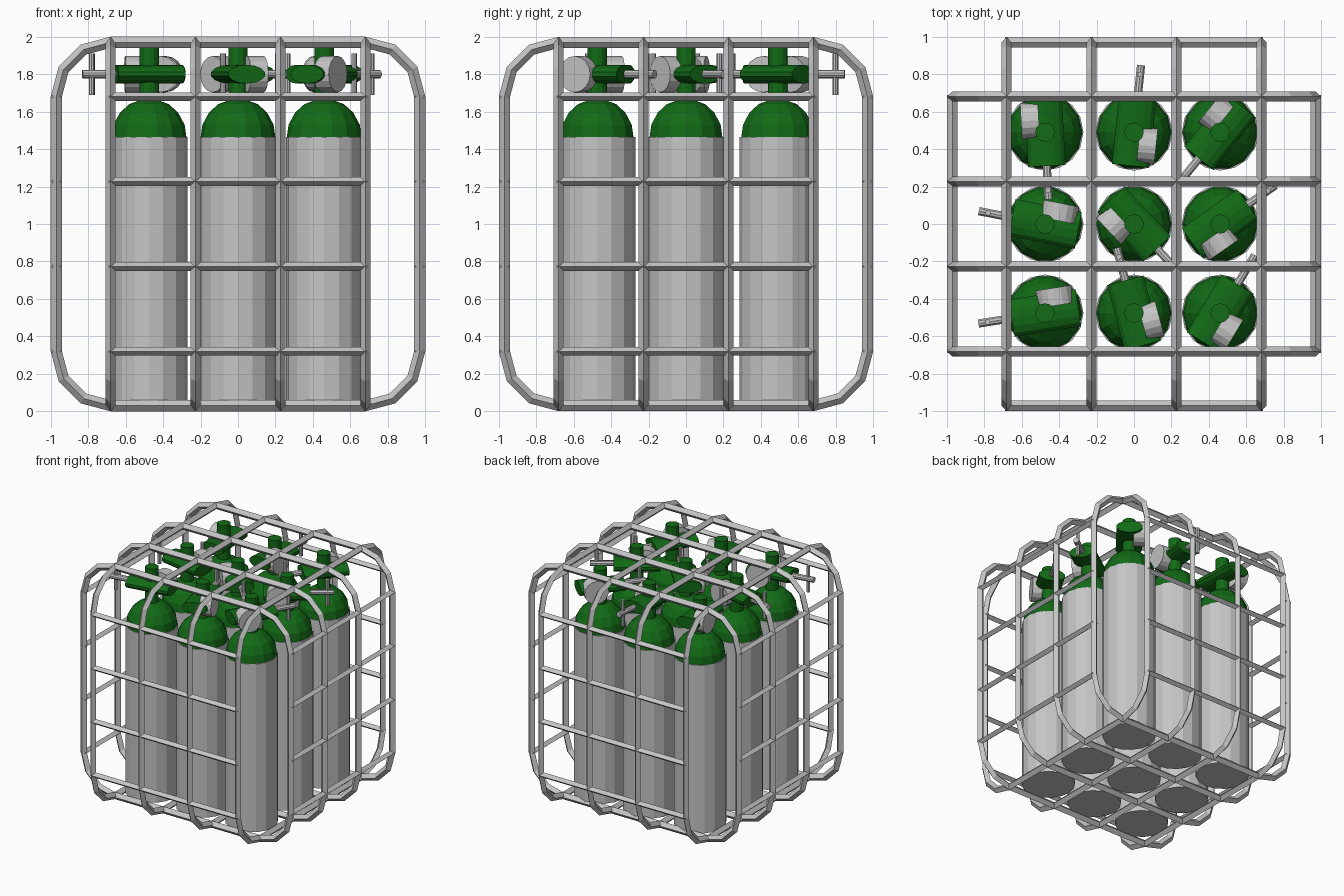
import bpy, bmesh, math
from mathutils import Matrix, Vector

if "Cube" in bpy.data.objects:
    bpy.data.objects.remove(bpy.data.objects["Cube"])


def material(name, rgb):
    m = bpy.data.materials.new(name)
    m.diffuse_color = (*rgb, 1)
    m.use_nodes = True
    m.node_tree.nodes["Principled BSDF"].inputs["Base Color"].default_value = m.diffuse_color
    return m


STEEL = material("light grey steel", (0.56, 0.56, 0.56))
GREEN = material("dark green paint", (0.006, 0.145, 0.008))


def finish(name, bm, mat):
    bmesh.ops.recalc_face_normals(bm, faces=bm.faces)
    me = bpy.data.meshes.new(name)
    bm.to_mesh(me)
    bm.free()
    me.materials.append(mat)
    ob = bpy.data.objects.new(name, me)
    bpy.context.collection.objects.link(ob)
    return ob


def rod(bm, a, b, r, sides, scale=(1, 1), r2=None):
    """Closed prism from a to b; scale = cross-section factors (side, up)."""
    a, b = Vector(a), Vector(b)
    z = (b - a).normalized()
    up = Vector((0, 0, 1)) if abs(z.z) < 0.9 else Vector((0, 1, 0))
    x = up.cross(z).normalized()
    y = z.cross(x)
    rot = Matrix((x, y, z)).transposed().to_4x4()
    m = Matrix.Translation((a + b) / 2) @ rot @ Matrix.Diagonal((scale[0], scale[1], 1, 1))
    bmesh.ops.create_cone(bm, cap_ends=True, segments=sides, radius1=r,
                          radius2=r if r2 is None else r2, depth=(b - a).length, matrix=m)


# Cage: rounded upright hoops in both directions
BEND, REACH = 0.68, 0.97
GRID = (-0.68, -0.227, 0.227, 0.68)


def hoop(bm, to_world):
    rings = []
    for q, (sx, sz) in enumerate(((1, 1), (-1, 1), (-1, -1), (1, -1))):
        for k in range(4):
            t = math.radians(90 * q + 30 * k)
            n = Vector((math.cos(t), 0, math.sin(t)))
            p = Vector((sx * BEND, 0, sz * BEND)) + n * (REACH - BEND)
            side = Vector((0, 0.027, 0))
            rings.append([bm.verts.new(to_world(v)) for v in
                          (p + n * 0.03, p + side, p - n * 0.03, p - side)])
    for i, ring in enumerate(rings):
        nxt = rings[(i + 1) % len(rings)]
        for j in range(4):
            bm.faces.new((ring[j], ring[(j + 1) % 4], nxt[(j + 1) % 4], nxt[j]))


for name, along_x in (("cage_hoops_sideways", True), ("cage_hoops_lengthways", False)):
    bm = bmesh.new()
    for g in GRID:
        if along_x:
            hoop(bm, lambda v: Vector((v.x, v.y + g, v.z + 1)))
        else:
            hoop(bm, lambda v: Vector((v.y + g, v.x, v.z + 1)))
    finish(name, bm, STEEL)

# Cage: level bars on the four upright sides, corners left open
bm = bmesh.new()
for g in GRID:
    for s in (-REACH, REACH):
        z = g + 1
        rod(bm, (-0.69, s, z), (0.69, s, z), 0.023, 4, (1.2, 1))
        rod(bm, (s, -0.69, z), (s, 0.69, z), 0.023, 4, (1.2, 1))
finish("cage_level_bars", bm, STEEL)

# Gas tanks: 3 x 3, each with its valve turned by its own angle
COLS = (-0.475, 0.0, 0.46)
ROWS = (0.49, 0.0, -0.475)
ANGLES = ((-87, 84, 231), (169, -47, 35), (189, 105, 59))
DOME = ((0.2, 1.46), (0.19, 1.53), (0.155, 1.595), (0.105, 1.64), (0.05, 1.66))

for y, row in zip(ROWS, ANGLES):
    for x, deg in zip(COLS, row):
        c = Vector((x, y, 0))
        d = Vector((math.cos(math.radians(deg)), math.sin(math.radians(deg)), 0))
        side = Vector((d.y, -d.x, 0))

        def at(along, across, z):
            return c + d * along + side * across + Vector((0, 0, z))

        # body
        bm = bmesh.new()
        rod(bm, at(0, 0, 0.04), at(0, 0, 1.465), 0.205, 16)
        finish("tank_body", bm, STEEL)

        # domed shoulder
        bm = bmesh.new()
        rings = []
        for r, z in DOME:
            rings.append([bm.verts.new(c + Vector((r * math.cos(math.tau * i / 14),
                                                   r * math.sin(math.tau * i / 14), z)))
                          for i in range(14)])
        for a, b in zip(rings, rings[1:]):
            for i in range(14):
                j = (i + 1) % 14
                bm.faces.new((a[i], a[j], b[j], b[i]))
        bm.faces.new(rings[0])
        bm.faces.new(rings[-1])
        finish("tank_shoulder", bm, GREEN)

        # valve stem and oval valve block
        bm = bmesh.new()
        rod(bm, at(0, 0, 1.64), at(0, 0, 1.95), 0.052, 12)
        rod(bm, at(-0.18, 0, 1.8), at(0.18, 0, 1.8), 0.05, 14, (2.05, 1))
        finish("valve_block", bm, GREEN)

        # round gauge on the side of the block
        bm = bmesh.new()
        rod(bm, at(-0.065, 0.03, 1.8), at(-0.065, 0.125, 1.8), 0.097, 16)
        finish("valve_gauge", bm, STEEL)

        # spindle with upright cross pin
        bm = bmesh.new()
        rod(bm, at(0.15, 0, 1.8), at(0.36, 0, 1.8), 0.023, 10)
        rod(bm, at(0.31, 0, 1.69), at(0.31, 0, 1.91), 0.015, 8)
        finish("valve_handle", bm, STEEL)
